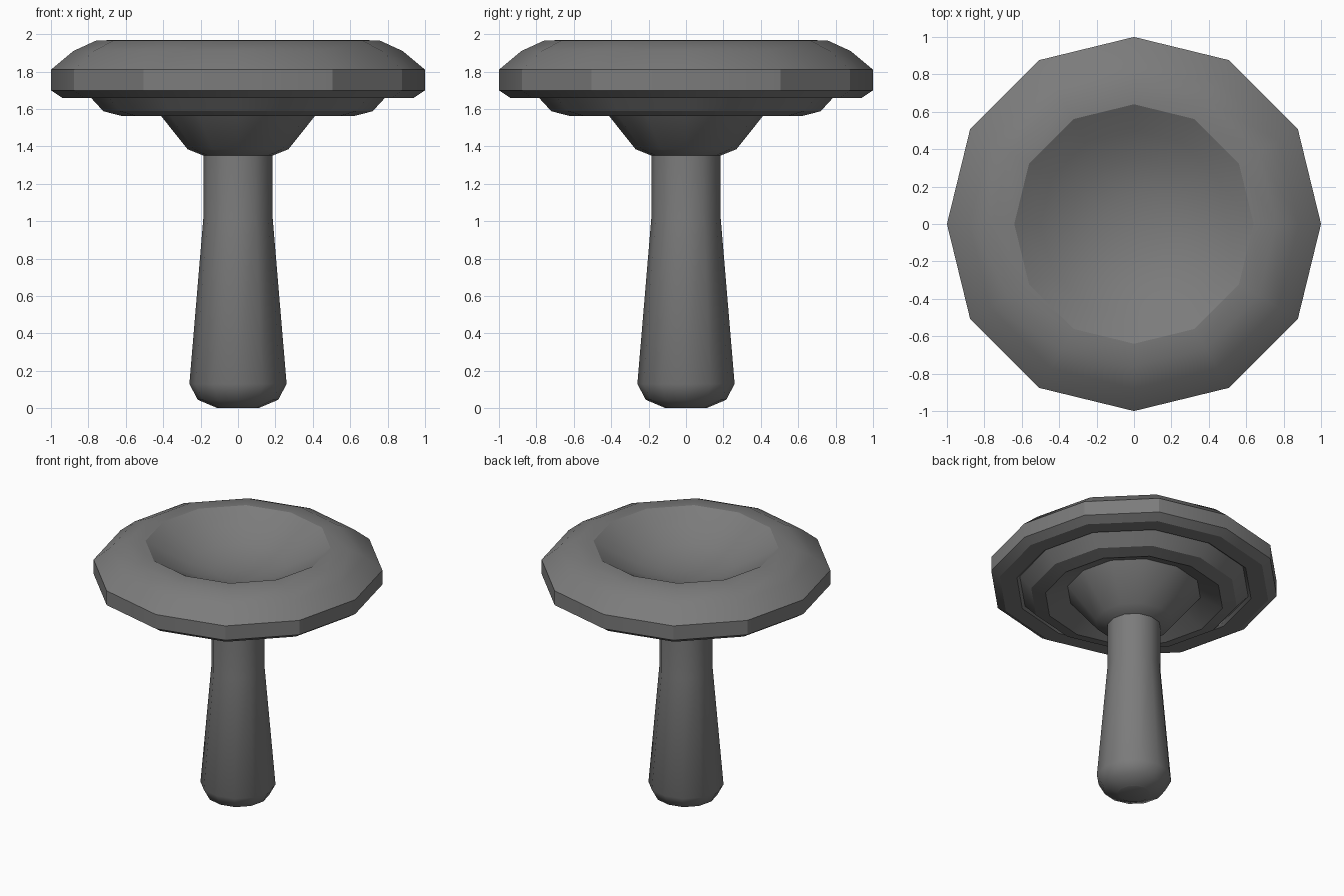
import bpy, bmesh
from math import cos, sin, pi, radians

cube = bpy.data.objects.get("Cube")
if cube:
    bpy.data.objects.remove(cube)

SIDES = 12
BULGE = 1.012  # corners off the axes sit slightly further out

stone = bpy.data.materials.new("dark grey stone")
stone.use_nodes = True
colour = (0.2, 0.2, 0.2, 1)
stone.diffuse_color = colour
stone.node_tree.nodes["Principled BSDF"].inputs["Base Color"].default_value = colour


def ring_point(r, z, i):
    """Corner i of a ring of radius r at height z."""
    a = 2 * pi * i / SIDES
    r *= BULGE if i % 3 else 1
    return r * cos(a), r * sin(a), z


def lathe(name, profile, angle=30):
    """Turn a (radius, height) profile around z; radius 0 makes a pole."""
    bm = bmesh.new()
    rings = []
    for r, z in profile:
        if r == 0:
            rings.append([bm.verts.new((0, 0, z))] * SIDES)
        else:
            rings.append([bm.verts.new(ring_point(r, z, i)) for i in range(SIDES)])
    for low, high in zip(rings, rings[1:]):
        for i in range(SIDES):
            j = (i + 1) % SIDES
            corners = list(dict.fromkeys((low[i], low[j], high[j], high[i])))
            bm.faces.new(corners)
    bmesh.ops.recalc_face_normals(bm, faces=bm.faces)
    mesh = bpy.data.meshes.new(name)
    bm.to_mesh(mesh)
    bm.free()
    mesh.materials.append(stone)
    obj = bpy.data.objects.new(name, mesh)
    bpy.context.collection.objects.link(obj)
    bpy.ops.object.select_all(action="DESELECT")
    obj.select_set(True)
    bpy.context.view_layer.objects.active = obj
    bpy.ops.object.shade_smooth_by_angle(angle=radians(angle))
    return obj


# Pedestal: rounded foot and tapering shaft, with a flat base under it
lathe("pedestal", [(0.12, 0.005), (0.215, 0.045), (0.26, 0.13),
                   (0.185, 1.02), (0.185, 1.36)], 45)
lathe("pedestal_base", [(0.12, 0.005), (0.11, 0), (0, 0)])

# Flared collar between shaft and basin
lathe("collar", [(0.17, 1.345), (0.27, 1.385), (0.465, 1.63)], 40)

# Basin: hollowed underside, stepped lip, rounded rim, shallow bowl
lathe("basin", [(0.465, 1.63), (0.62, 1.562), (0.72, 1.588), (0.80, 1.675), (0.82, 1.66),
                (0.94, 1.66), (1.0, 1.70), (1.0, 1.81), (0.88, 1.91), (0.76, 1.965),
                (0.64, 1.97), (0.5, 1.885), (0.34, 1.81), (0.17, 1.77), (0, 1.76)])
